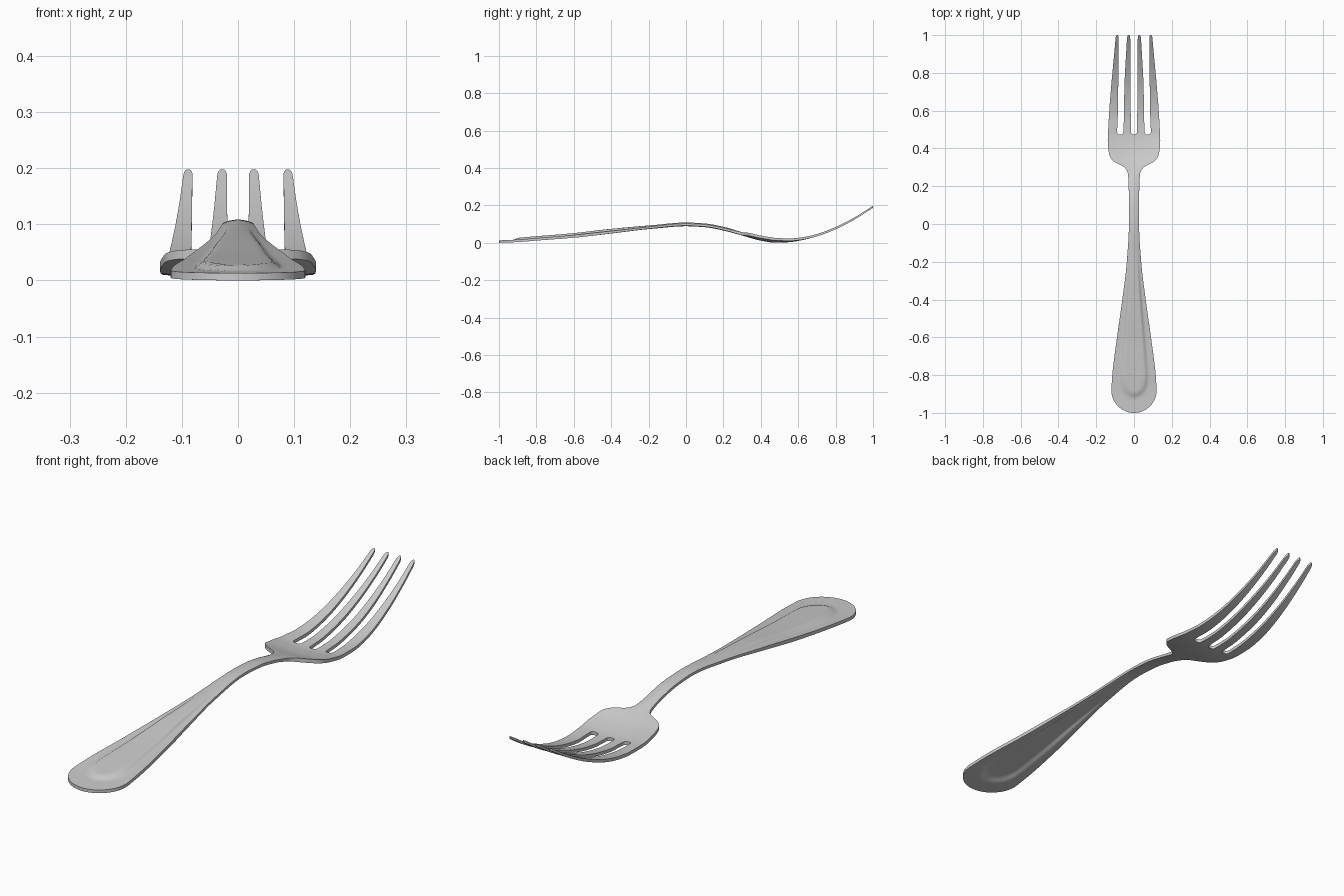
import bpy, bmesh, math

if "Cube" in bpy.data.objects:
    bpy.data.objects.remove(bpy.data.objects["Cube"])


def curve(table, y):
    """Smooth interpolation through (y, value) points."""
    if y <= table[0][0]:
        return table[0][1]
    if y >= table[-1][0]:
        return table[-1][1]
    n = len(table)
    i = max(k for k in range(n - 1) if table[k][0] <= y)

    def secant(k):
        return (table[k + 1][1] - table[k][1]) / (table[k + 1][0] - table[k][0])

    def slope(k):
        a, b = secant(max(k - 1, 0)), secant(min(k, n - 2))
        return 2 * a * b / (a + b) if a * b > 0 else 0.0

    (y0, v0), (y1, v1) = table[i], table[i + 1]
    h = y1 - y0
    t = (y - y0) / h
    return (v0 * (1 + 2 * t) * (1 - t) ** 2 + v1 * t * t * (3 - 2 * t)
            + h * slope(i) * t * (1 - t) ** 2 + h * slope(i + 1) * t * t * (t - 1))


def ramp(a, b, v):
    t = min(max((v - a) / (b - a), 0), 1)
    return t * t * (3 - 2 * t)


# side bend, thickness and outline
BEND = [(-1, .008), (-.9, .012), (-.8, .02), (-.6, .036), (-.4, .059), (-.2, .083),
        (0, .1), (.1, .095), (.2, .077), (.3, .049), (.4, .02), (.48, .009),
        (.55, .011), (.6, .018), (.7, .042), (.8, .08), (.9, .131), (1, .194)]
THICK = [(-1, .013), (-.7, .014), (-.2, .019), (.2, .02), (.4, .014), (.6, .013), (1, .011)]
WIDTH = [(-.88, .12), (-.8, .115), (-.6, .09), (-.4, .062), (-.2, .038), (0, .027),
         (.2, .028), (.27, .033), (.3, .05), (.315, .078), (.33, .105), (.36, .129),
         (.4, .136), (.44, .139), (.475, .138)]
# tine edges: slot ends are rounded by the first few points
INNER = ([(.475, .007), (.479, .013), (.488, .016), (1, .02)],
         [(.475, .064), (.479, .059), (.488, .056), (.75, .05), (.9, .042), (1, .036)])
OUTER = ([(.475, .082), (.479, .087), (.488, .089), (.6, .085), (1, .081)],
         [(.475, .138), (.6, .131), (.75, .119), (.9, .105), (1, .096)])


def half_width(y):
    if y < -.88:
        return .12 * math.sqrt(max(1 - ((-.88 - y) / .12) ** 2, .004))
    return curve(WIDTH, y)


def heights(x, y):
    w = half_width(min(y, .475))
    u = abs(x) / w
    z = curve(BEND, y)
    # pressed panel on the handle
    end = max(0, (-.8 - y) / .115)
    d = math.hypot(u / .62, end)
    z += .010 * (1 - ramp(.78, 1.1, d)) * (1 - ramp(-.5, -.1, y))
    # scooped shoulders of the head
    z += .012 * (x / .13) ** 2 * ramp(.24, .33, y) * (1 - ramp(.42, .7, y))
    half = curve(THICK, y) / 2
    # crowned neck
    crown = .006 * min(u, 1) ** 2 * ramp(-.6, -.2, y) * (1 - ramp(.22, .32, y))
    return z + half - crown, z - half + crown * .5


bm = bmesh.new()
top, bottom, pairs = {}, {}, []


def point(x, y):
    key = (round(x, 5), round(y, 5))
    if key not in top:
        zt, zb = heights(x, y)
        top[key] = bm.verts.new((x, y, zt))
        bottom[key] = bm.verts.new((x, y, zb))
    return key


def sheet(rows):
    """Top and bottom quads over rows of (x, y), mirrored in x."""
    for s in (1, -1):
        keys = [[point(s * x + 0.0, y) for x, y in r] for r in rows]
        for a, b in zip(keys, keys[1:]):
            for i in range(len(a) - 1):
                q = [a[i], a[i + 1], b[i + 1], b[i]]
                if s < 0:
                    q.reverse()
                bm.faces.new([top[k] for k in q])
                bm.faces.new([bottom[k] for k in reversed(q)])
                pairs.extend((q[j], q[(j + 1) % 4]) for j in range(4))


# handle, neck and head
base = [0, .007, .021, .035, .050, .064, .073, .082, .092, .102, .112, .121, .130, .138]
ys = [-.88 - .12 * math.sin(math.radians(90 - 5 * k)) for k in range(18)]
ys += [-.88 + .02 * k for k in range(56)]
ys += [.24 + .01 * k for k in range(24)] + [.475]
sheet([[(b / .138 * half_width(y), y) for b in base] for y in ys])

# four tines
tine_ys = [.475, .477, .479, .483, .488] + [.5 + .02 * k for k in range(24)]
tine_ys += [.97, .98, .988, .994, .998, 1]
for (lo, hi), cols in ((INNER, base[1:6]), (OUTER, base[7:])):
    rows = []
    for y in tine_ys:
        a, b = curve(lo, y), curve(hi, y)
        tip = max(0, (y - .985) / .015)
        pinch = (1 - math.sqrt(1 - .92 * tip ** 2)) * (b - a) / 2
        a, b = a + pinch, b - pinch
        rows.append([(a + (b - a) * (c - cols[0]) / (cols[-1] - cols[0]), y) for c in cols])
    sheet(rows)

# side walls along every open border
used = set(pairs)
for a, b in pairs:
    if (b, a) not in used:
        bm.faces.new([top[b], top[a], bottom[a], bottom[b]])
bmesh.ops.recalc_face_normals(bm, faces=bm.faces)
low = min(v.co.z for v in bm.verts)
for v in bm.verts:
    v.co.z -= low

mesh = bpy.data.meshes.new("fork")
bm.to_mesh(mesh)
bm.free()
fork = bpy.data.objects.new("fork", mesh)
bpy.context.collection.objects.link(fork)

steel = bpy.data.materials.new("steel_grey")
steel.diffuse_color = (.6, .6, .6, 1)
steel.use_nodes = True
steel.node_tree.nodes["Principled BSDF"].inputs["Base Color"].default_value = steel.diffuse_color
mesh.materials.append(steel)

# softened rim
bevel = fork.modifiers.new("soft_rim", 'BEVEL')
bevel.width = .003
bevel.segments = 2
bevel.limit_method = 'ANGLE'
bevel.angle_limit = math.radians(50)

bpy.context.view_layer.objects.active = fork
fork.select_set(True)
bpy.ops.object.shade_smooth_by_angle(angle=math.radians(40))
